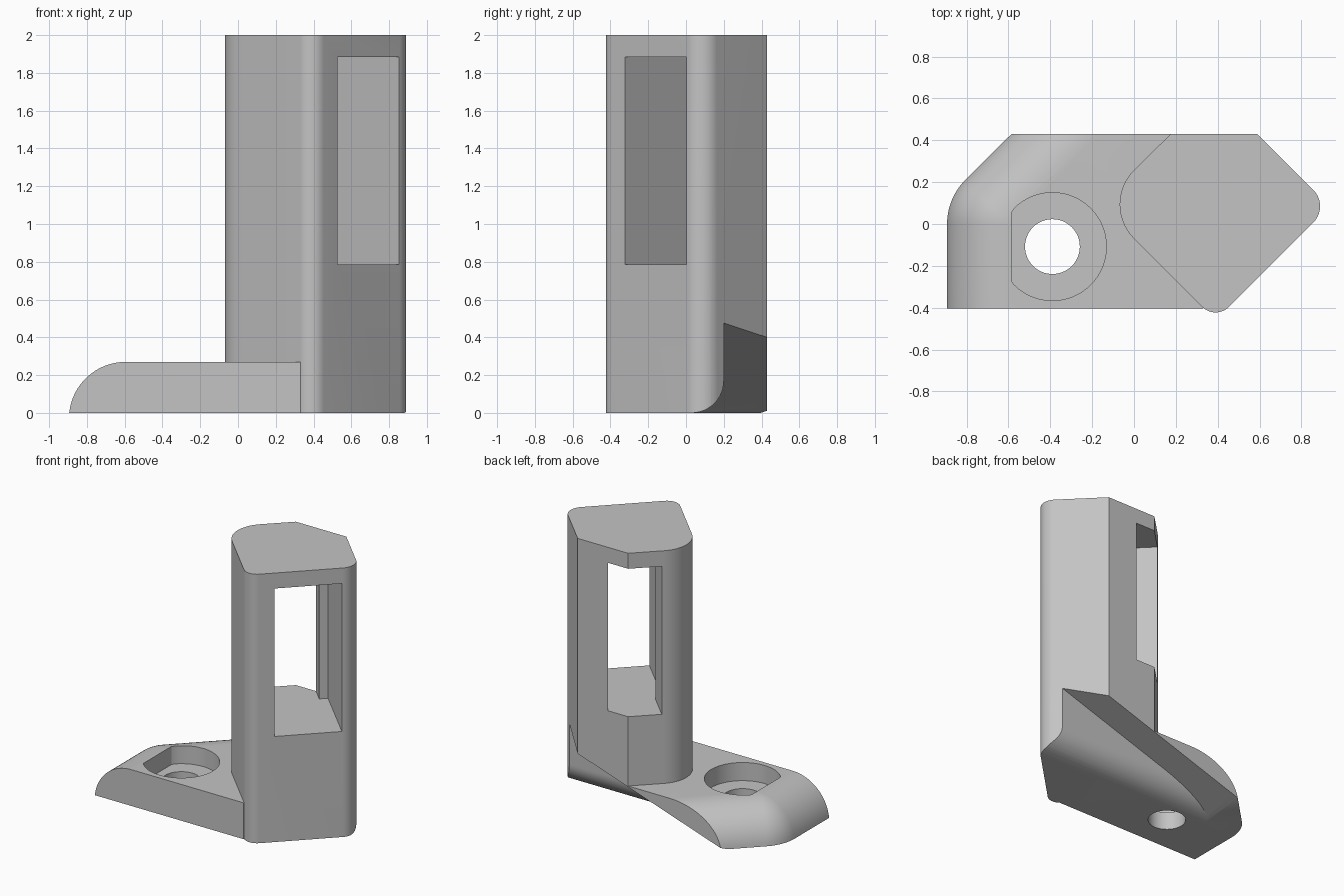
import bpy, bmesh
from math import sin, cos, pi, sqrt, radians
from mathutils import Vector

cube = bpy.data.objects.get("Cube")
if cube:
    bpy.data.objects.remove(cube, do_unlink=True)

grey = bpy.data.materials.new("plain grey")
grey.use_nodes = True
colour = (0.55, 0.55, 0.55, 1)
grey.diffuse_color = colour
grey.node_tree.nodes["Principled BSDF"].inputs["Base Color"].default_value = colour


def finish(name, bm):
    bmesh.ops.recalc_face_normals(bm, faces=bm.faces)
    mesh = bpy.data.meshes.new(name)
    bm.to_mesh(mesh)
    bm.free()
    mesh.materials.append(grey)
    obj = bpy.data.objects.new(name, mesh)
    bpy.context.collection.objects.link(obj)
    return obj


def loft(name, rings):
    """Skin a stack of equal rings and cap both ends."""
    bm = bmesh.new()
    loops = [[bm.verts.new(p) for p in ring] for ring in rings]
    for a, b in zip(loops, loops[1:]):
        for i in range(len(a)):
            j = (i + 1) % len(a)
            bm.faces.new((a[i], a[j], b[j], b[i]))
    bm.faces.new(loops[0][::-1])
    bm.faces.new(loops[-1])
    return finish(name, bm)


def prism(name, outline, z0, z1):
    return loft(name, [[(x, y, z) for x, y in outline] for z in (z0, z1)])


def rounded(corners, steps=14):
    """Polygon outline from (x, y, radius) corners."""
    out = []
    for i, (x, y, r) in enumerate(corners):
        p = Vector((x, y))
        if not r:
            out.append(p)
            continue
        a = (Vector(corners[i - 1][:2]) - p).normalized()
        b = (Vector(corners[(i + 1) % len(corners)][:2]) - p).normalized()
        half = a.angle(b) / 2
        centre = p + (a + b).normalized() * r / sin(half)
        start = p + a * r / (sin(half) / cos(half)) - centre
        end = p + b * r / (sin(half) / cos(half)) - centre
        for k in range(steps + 1):
            t = k / steps
            sweep = pi - 2 * half
            out.append(centre + (start * sin((1 - t) * sweep) + end * sin(t * sweep)) / sin(sweep))
    return out


def circle(cx, cy, r, left=-9):
    """Circle outline, flattened at x = left."""
    n = 64
    return [(max(left, cx + r * cos(2 * pi * i / n)), cy + r * sin(2 * pi * i / n)) for i in range(n)]


def slot(s0, s1, d0, d1):
    """Rectangle turned 45 degrees: s = x + y across, d = x - y along."""
    return [((s + d) / 2, (s - d) / 2) for s, d in ((s0, d0), (s1, d0), (s1, d1), (s0, d1))]


def boolean(target, other, operation):
    mod = target.modifiers.new(operation.lower(), 'BOOLEAN')
    mod.operation = operation
    mod.solver = 'EXACT'
    mod.object = other
    bpy.context.view_layer.objects.active = target
    bpy.ops.object.modifier_apply(modifier=mod.name)
    bpy.data.objects.remove(other, do_unlink=True)


# Upright column
tower = prism("column_bracket", rounded([
    (0.175, 0.43, 0), (-0.165, 0.095, 0.23), (0.39, -0.46, 0.09),
    (0.935, 0.085, 0.11), (0.59, 0.43, 0)]), 0, 2)

# Foot with a rounded end that follows its cut corner
R, CX, BACK, FRONT = 0.3, -0.595, 0.43, -0.405
rings = []
for k in range(17):
    a = radians(5.7) + (pi / 2 - radians(5.7)) * k / 16
    z = 0.27 * k / 16 if k in (0, 16) else R * sin(a) - 0.03
    rho = max(R * cos(a), 0.003)
    ring = [(0.33, FRONT), (CX - rho, FRONT)]
    for i in range(13):
        t = pi - pi / 4 * i / 12
        ring.append((CX + rho * cos(t), rho * sin(t)))
    x, y = ring[-1]
    ring += [(x + BACK - y, BACK), (0.4, BACK), (0.5, 0)]
    rings.append([(px, py, z) for px, py in ring])
foot = loft("foot", rings)
boolean(tower, foot, 'UNION')

# Window through the column, narrower at its rear
boolean(tower, prism("window", slot(0.205, 0.855, 0.09, 1.1), 0.785, 1.885), 'DIFFERENCE')
boolean(tower, prism("window_rear", slot(0.28, 0.77, -0.7, 0.2), 0.785, 1.885), 'DIFFERENCE')

# Screw hole with a flat-sided counterbore
boolean(tower, prism("counterbore", circle(-0.39, -0.108, 0.258, -0.585), 0.135, 0.5), 'DIFFERENCE')
boolean(tower, prism("screw_hole", circle(-0.39, -0.108, 0.131), -0.2, 0.3), 'DIFFERENCE')

# Rising groove under the back, with a rounded lower edge beside it
profile = [(0.03, -0.2)]
for k in range(13):
    a = pi / 2 * k / 12
    profile.append((0.03 + 0.17 * sin(a), 0.17 - 0.17 * cos(a)))
profile += [(0.2, 0.8), (0.7, 0.8), (0.7, -0.2)]
groove = loft("groove", [[(x, y, z) for y, z in profile] for x in (-1, 1.1)])
bm = bmesh.new()
bm.from_mesh(groove.data)
cut = bmesh.ops.bisect_plane(bm, geom=bm.verts[:] + bm.edges[:] + bm.faces[:],
                             plane_co=(0, 0, 0.205), plane_no=(-0.33, 0, 1), clear_outer=True)
bmesh.ops.holes_fill(bm, edges=[e for e in bm.edges if e.is_boundary])
bmesh.ops.recalc_face_normals(bm, faces=bm.faces)
bm.to_mesh(groove.data)
bm.free()
boolean(tower, groove, 'DIFFERENCE')

# Smooth rounds, sharp edges
bpy.ops.object.select_all(action='DESELECT')
tower.select_set(True)
bpy.context.view_layer.objects.active = tower
bpy.ops.object.shade_smooth_by_angle(angle=radians(30))
